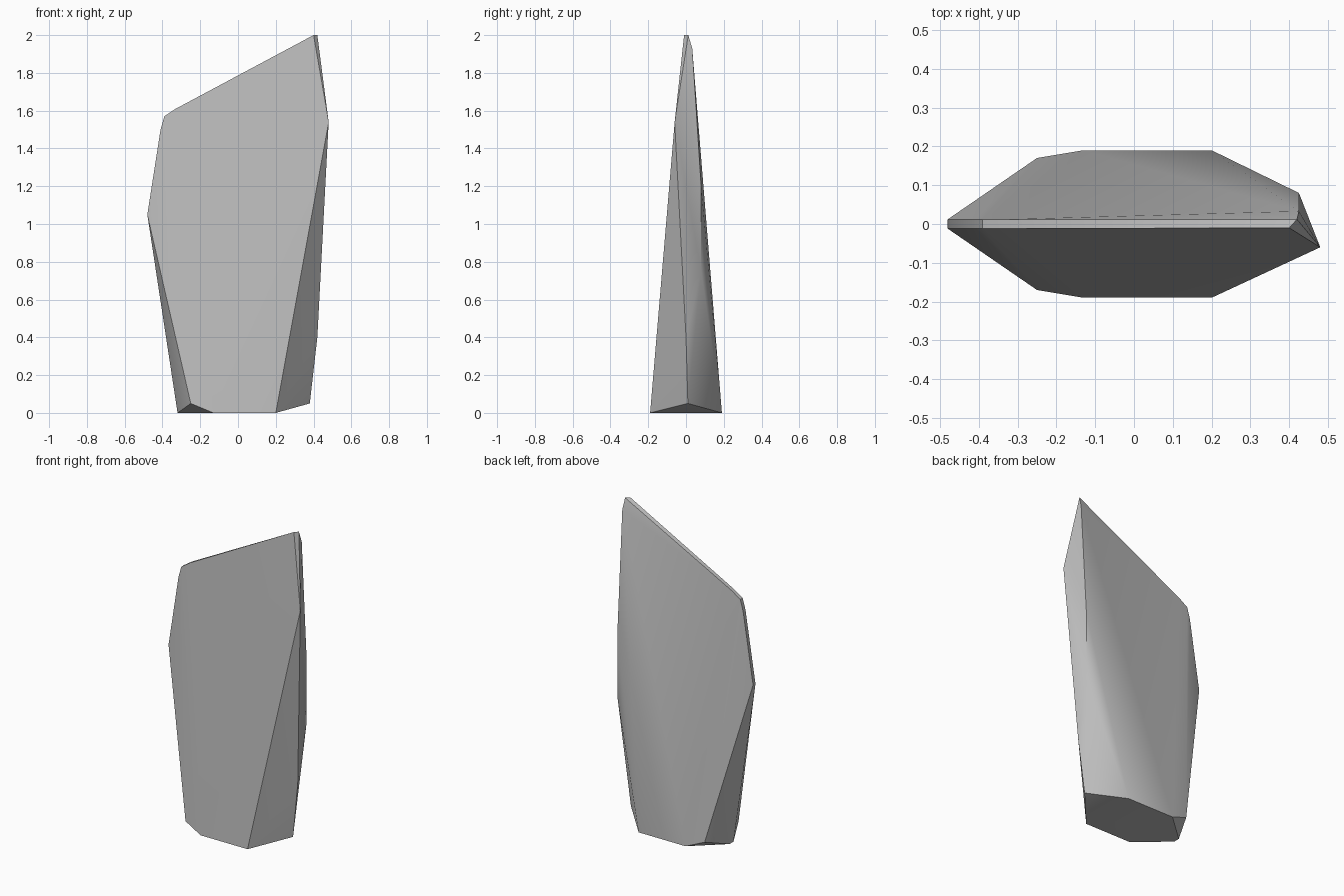
import bpy, bmesh, math

cube = bpy.data.objects.get("Cube")
if cube:
    bpy.data.objects.remove(cube)

stone = bpy.data.materials.new("grey stone")
stone.use_nodes = True
grey = (0.5, 0.5, 0.5, 1)
stone.diffuse_color = grey
stone.node_tree.nodes["Principled BSDF"].inputs["Base Color"].default_value = grey

# Corners shared by the front and back, mirrored across the thin direction: x, half depth, z
paired = [
    (0.2, 0.19, 0), (-0.13, 0.19, 0), (-0.25, 0.17, 0.05), (-0.32, 0.02, 0),
    (-0.48, 0.012, 1.05), (-0.41, 0.012, 1.5), (-0.39, 0.012, 1.57), (-0.33, 0.012, 1.61),
]
corners = [(x, side * y, z) for x, y, z in paired for side in (-1, 1)]

# Peak and the uneven right edge
corners += [
    (0.4, -0.01, 2), (0.42, 0.012, 2), (0.425, 0.033, 1.93),
    (0.48, -0.06, 1.54), (0.425, 0.08, 1.2), (0.425, 0.08, 0.75),
    (0.42, 0.0, 0.4), (0.38, 0.01, 0.05),
]

# Chipped shard as the hull of its corners
bm = bmesh.new()
for co in corners:
    bm.verts.new(co)
hull = bmesh.ops.convex_hull(bm, input=bm.verts)
loose = [v for v in bm.verts if not v.link_faces]
bmesh.ops.delete(bm, geom=loose, context="VERTS")
bmesh.ops.dissolve_limit(bm, angle_limit=math.radians(1), verts=bm.verts, edges=bm.edges)
bmesh.ops.recalc_face_normals(bm, faces=bm.faces)

mesh = bpy.data.meshes.new("stone_shard")
bm.to_mesh(mesh)
bm.free()
mesh.materials.append(stone)
shard = bpy.data.objects.new("stone_shard", mesh)
bpy.context.collection.objects.link(shard)
bpy.context.view_layer.objects.active = shard
shard.select_set(True)
bpy.ops.object.shade_smooth_by_angle(angle=math.radians(30))
